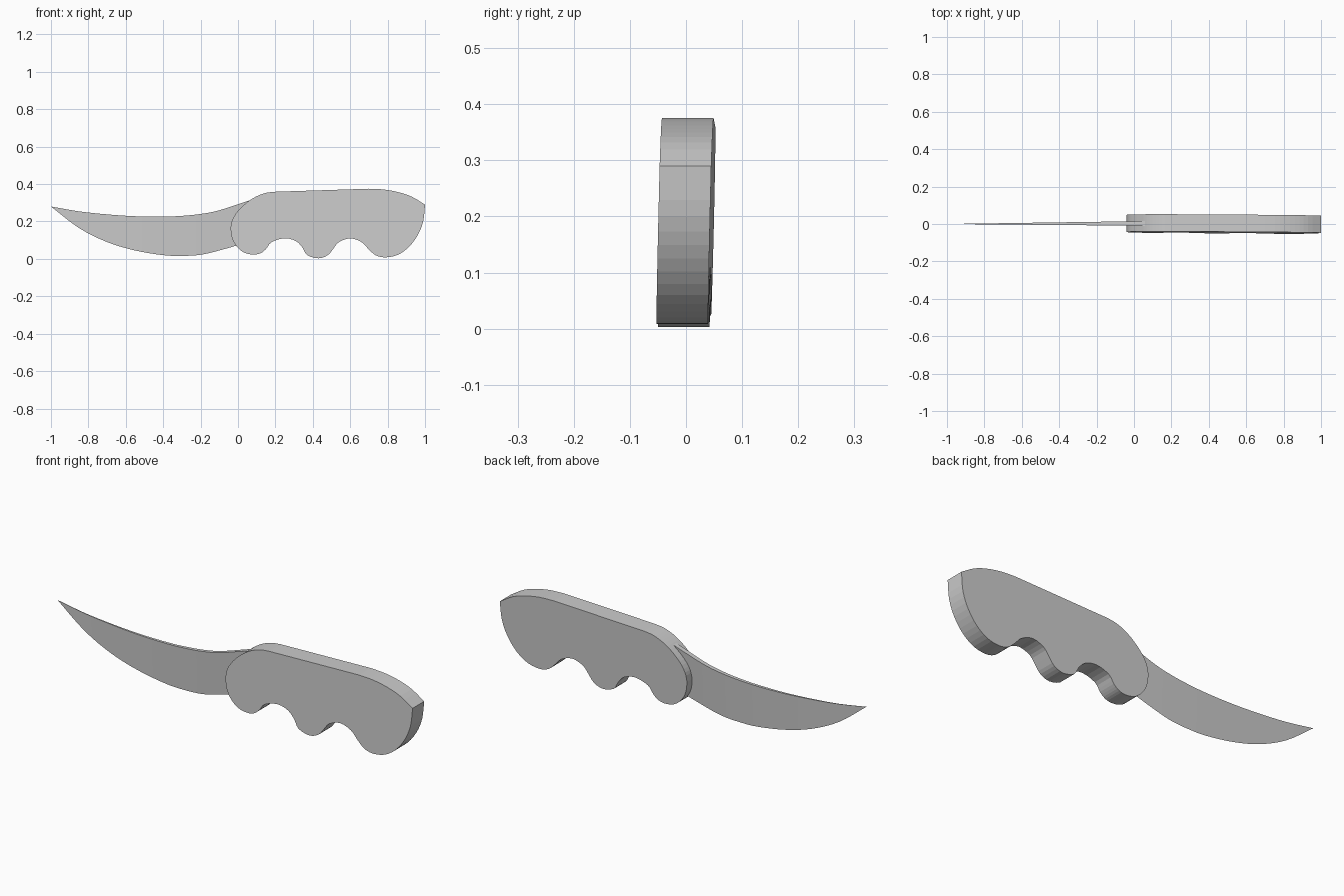
import bpy, bmesh
from mathutils import Vector

cube = bpy.data.objects.get("Cube")
if cube:
    bpy.data.objects.remove(cube)

grey = bpy.data.materials.new("plain grey")
grey.use_nodes = True
grey.diffuse_color = (0.6, 0.6, 0.6, 1)
grey.node_tree.nodes["Principled BSDF"].inputs["Base Color"].default_value = (0.6, 0.6, 0.6, 1)


def curve(points, steps):
    """Smooth curve through (x, z) points, ends included."""
    p = [Vector(q) for q in points]
    p = [2 * p[0] - p[1]] + p + [2 * p[-1] - p[-2]]
    out = []
    for a, b, c, d in zip(p, p[1:], p[2:], p[3:]):
        for i in range(steps):
            t = i / steps
            out.append(0.5 * (2 * b + (c - a) * t + (2 * a - 5 * b + 4 * c - d) * t ** 2
                              + (3 * b - a - 3 * c + d) * t ** 3))
    return out + [p[-2]]


def finish(bm, name):
    bmesh.ops.remove_doubles(bm, verts=bm.verts, dist=1e-5)
    bmesh.ops.recalc_face_normals(bm, faces=bm.faces)
    mesh = bpy.data.meshes.new(name)
    bm.to_mesh(mesh)
    bm.free()
    mesh.materials.append(grey)
    bpy.context.collection.objects.link(bpy.data.objects.new(name, mesh))


# Handle: rounded nose and back, straight top, finger grooves below
nose_top = [(-0.04, 0.165), (-0.03, 0.21), (0, 0.257), (0.05, 0.304), (0.1, 0.335),
            (0.15, 0.353), (0.2, 0.359)]
back_top = [(0.7, 0.375), (0.78, 0.371), (0.86, 0.356), (0.93, 0.332), (1, 0.29)]
underside = [(1, 0.29), (0.99, 0.2), (0.96, 0.125), (0.91, 0.06), (0.85, 0.02), (0.785, 0.008),
             (0.735, 0.02), (0.695, 0.055), (0.66, 0.09), (0.6, 0.11), (0.54, 0.09),
             (0.51, 0.055), (0.48, 0.02), (0.43, 0.003), (0.37, 0.02), (0.345, 0.06),
             (0.31, 0.095), (0.25, 0.11), (0.18, 0.09), (0.15, 0.053), (0.12, 0.03),
             (0.08, 0.023), (0.03, 0.035), (-0.01, 0.07), (-0.033, 0.115), (-0.04, 0.165)]
outline = curve(nose_top, 3) + curve(back_top, 3) + curve(underside, 3)[1:-1]


def handle_y(x, z):
    return 0.025 * (z - 0.19) - 0.007 * (x - 0.5)


bm = bmesh.new()
sides = [[bm.verts.new((x, handle_y(x, z) + s * 0.046, z)) for x, z in outline] for s in (-1, 1)]
for ring in sides:
    bm.faces.new(ring)
for i in range(len(outline)):
    j = (i + 1) % len(outline)
    bm.faces.new((sides[0][i], sides[0][j], sides[1][j], sides[1][i]))
finish(bm, "handle")

# Blade: wedge with a thick spine, ground to an edge and tapering to the tip
spine = curve([(-1, 0.28), (-0.85, 0.254), (-0.7, 0.238), (-0.55, 0.228), (-0.4, 0.226),
               (-0.3, 0.23), (-0.2, 0.24), (-0.1, 0.26), (0.06, 0.312)], 4)
edge = curve([(-1, 0.28), (-0.85, 0.165), (-0.7, 0.09), (-0.55, 0.045), (-0.4, 0.02),
              (-0.3, 0.016), (-0.2, 0.022), (-0.1, 0.045), (0.04, 0.085)], 4)
bm = bmesh.new()
rows = []
for top, low in zip(spine, edge):
    along = (top.x + 1) / 1.06
    mid, half = 0.003 * along, 0.0125 * along
    rows.append([bm.verts.new((top.x, mid - half, top.y)), bm.verts.new((top.x, mid + half, top.y)),
                 bm.verts.new((low.x, mid, low.y))])
tip = rows[0]
for a, b in zip(rows[1:], rows[2:]):
    for i in range(3):
        j = (i + 1) % 3
        bm.faces.new((a[i], a[j], b[j], b[i]))
for i in range(3):
    bm.faces.new((tip[0], rows[1][i], rows[1][(i + 1) % 3]))
for v in tip[1:]:
    bm.verts.remove(v)
bm.faces.new(rows[-1])
finish(bm, "blade")
